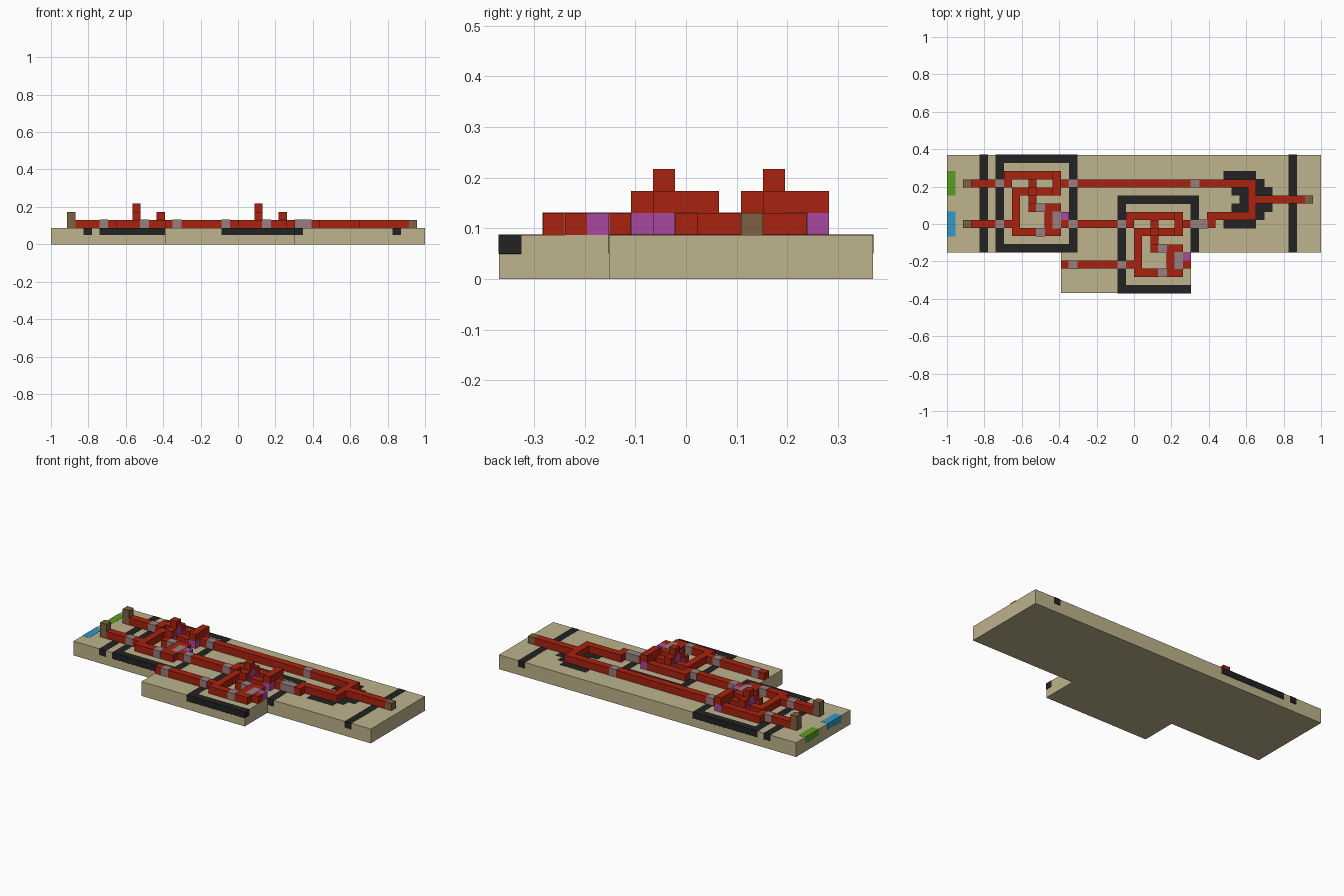
import bpy
import bmesh
from mathutils import Vector

old = bpy.data.objects.get("Cube")
if old:
    bpy.data.objects.remove(old, do_unlink=True)

COLUMNS, ROWS = 46, 17
U = 2 / COLUMNS          # edge of one block
FLOOR = 2                # wiring starts above two layers of slab


def linear(c):
    return c / 12.92 if c <= 0.04045 else ((c + 0.055) / 1.055) ** 2.4


def material(name, hexcode):
    rgb = [linear(b / 255) for b in bytes.fromhex(hexcode)]
    mat = bpy.data.materials.new(name)
    mat.use_nodes = True
    mat.diffuse_color = (*rgb, 1)
    mat.node_tree.nodes["Principled BSDF"].inputs["Base Color"].default_value = (*rgb, 1)
    return mat


TAN = material("sandstone", "beb38c")
BLACK = material("black", "222222")
RED = material("wire red", "a8220f")
GREY = material("repeater grey", "968080")
PURPLE = material("support purple", "a848a0")
BROWN = material("post brown", "7c6242")
GREEN = material("green", "5a9e1e")
BLUE = material("blue", "3598c4")


# Block runs: columns count from the left edge, rows from the back edge
def block(c0, c1, r0, r1, z0, z1):
    return (c0, c1, r0, r1, z0, z1)


def along(row, first, last, z=FLOOR):
    return block(first, last + 1, row, row + 1, z, z + 1)


def across(col, first, last, z=FLOOR):
    return block(col, col + 1, first, last + 1, z, z + 1)


def cell(col, row, z=FLOOR, tall=1):
    return block(col, col + 1, row, row + 1, z, z + tall)


def part(name, mat, blocks, grow=0.0, chamfer=0.0):
    bm = bmesh.new()
    for c0, c1, r0, r1, z0, z1 in blocks:
        low = Vector((c0 - COLUMNS / 2, ROWS / 2 - r1, z0)) * U
        high = Vector((c1 - COLUMNS / 2, ROWS / 2 - r0, z1)) * U
        size, mid = high - low, (low + high) / 2
        verts = bmesh.ops.create_cube(bm, size=1)["verts"]
        for v in verts:
            v.co = Vector([v.co[a] * (size[a] + 2 * grow) + mid[a] for a in range(3)])
        if chamfer:
            bottom = [e for e in {e for v in verts for e in v.link_edges}
                      if all(v.co.z < mid.z for v in e.verts)]
            bmesh.ops.bevel(bm, geom=bottom, offset=chamfer, segments=1,
                            affect='EDGES')
    mesh = bpy.data.meshes.new(name)
    bm.to_mesh(mesh)
    bm.free()
    mesh.materials.append(mat)
    obj = bpy.data.objects.new(name, mesh)
    bpy.context.collection.objects.link(obj)
    return obj


def paint(name, mat, blocks):
    # Inlays fill the upper slab layer and sit a hair proud of it
    return part(name, mat, blocks, grow=0.001, chamfer=0.008)


# Slab
part("main_slab", TAN, [block(0, COLUMNS, 0, 12, 0, FLOOR)])
part("front_slab", TAN, [block(14, 30, 12, ROWS, 0, FLOOR)])

# Inlaid markings
paint("input_stripe", BLACK, [across(4, 0, 11, 1)])
paint("output_stripe", BLACK, [across(42, 0, 11, 1)])
paint("rear_frame", BLACK, [along(0, 6, 15, 1), along(11, 6, 15, 1),
                            across(6, 0, 11, 1), across(15, 0, 11, 1)])
paint("front_frame", BLACK, [along(5, 21, 30, 1), along(16, 21, 29, 1),
                             across(21, 5, 16, 1), across(30, 5, 11, 1)])
shield = [along(5, 36, 39, 1)]
for step, (first, last) in enumerate([(35, 39), (35, 38), (34, 37)], 1):
    shield += [along(5 - step, first, last, 1), along(5 + step, first, last, 1)]
paint("gate_shield", BLACK, shield)
paint("green_tag", GREEN, [across(0, 2, 4, 1)])
paint("blue_tag", BLUE, [across(0, 7, 9, 1)])

# Input and output posts
for label, row in (("rear", 3), ("front", 8)):
    part(label + "_input_post", BROWN, [cell(2, row, tall=2)])
part("output_post", BROWN, [cell(44, 5)])

# Long wires between the two gates and the output
part("rear_wire", RED, [along(3, 3, 7), along(3, 13, 37)])
part("middle_wire", RED, [along(8, 3, 7), along(8, 14, 22)])
part("front_wire", RED, [along(13, 14, 22)])
part("output_wire", RED, [along(8, 28, 32), along(7, 32, 37), across(37, 3, 7),
                          along(5, 38, 43)])
part("wire_repeaters", GREY,
     [cell(c, r) for c, r in ((6, 3), (15, 3), (30, 3), (6, 8), (15, 8), (21, 8),
                              (15, 13), (21, 13))] + [along(8, 30, 31)], grow=0.0012)


# Gate: the same wiring is used twice, shifted right and forward
def gate(label, dc, dr):
    def place(blocks):
        return [block(a + dc, b + dc, c + dr, d + dr, e, f) for a, b, c, d, e, f in blocks]

    part(label + "_gate_loop", RED, place([
        across(7, 2, 3), along(2, 7, 12), along(4, 8, 12), across(8, 4, 9),
        along(9, 8, 13), across(12, 6, 9), cell(13, 6), cell(13, 3), cell(14, 8)]))
    part(label + "_gate_bridge", RED, place([
        across(13, 2, 4, 3), cell(10, 3, 3), cell(10, 4, 4), cell(10, 5, 3), cell(10, 6)]))
    part(label + "_gate_supports", PURPLE, place([
        cell(13, 2), cell(13, 4), cell(10, 3), cell(10, 4, 3), cell(10, 5), cell(14, 7)]))
    part(label + "_gate_repeaters", GREY, place([
        cell(11, 6), cell(11, 9), across(13, 7, 8)]), grow=0.0012)


gate("rear", 0, 0)
gate("front", 15, 5)
